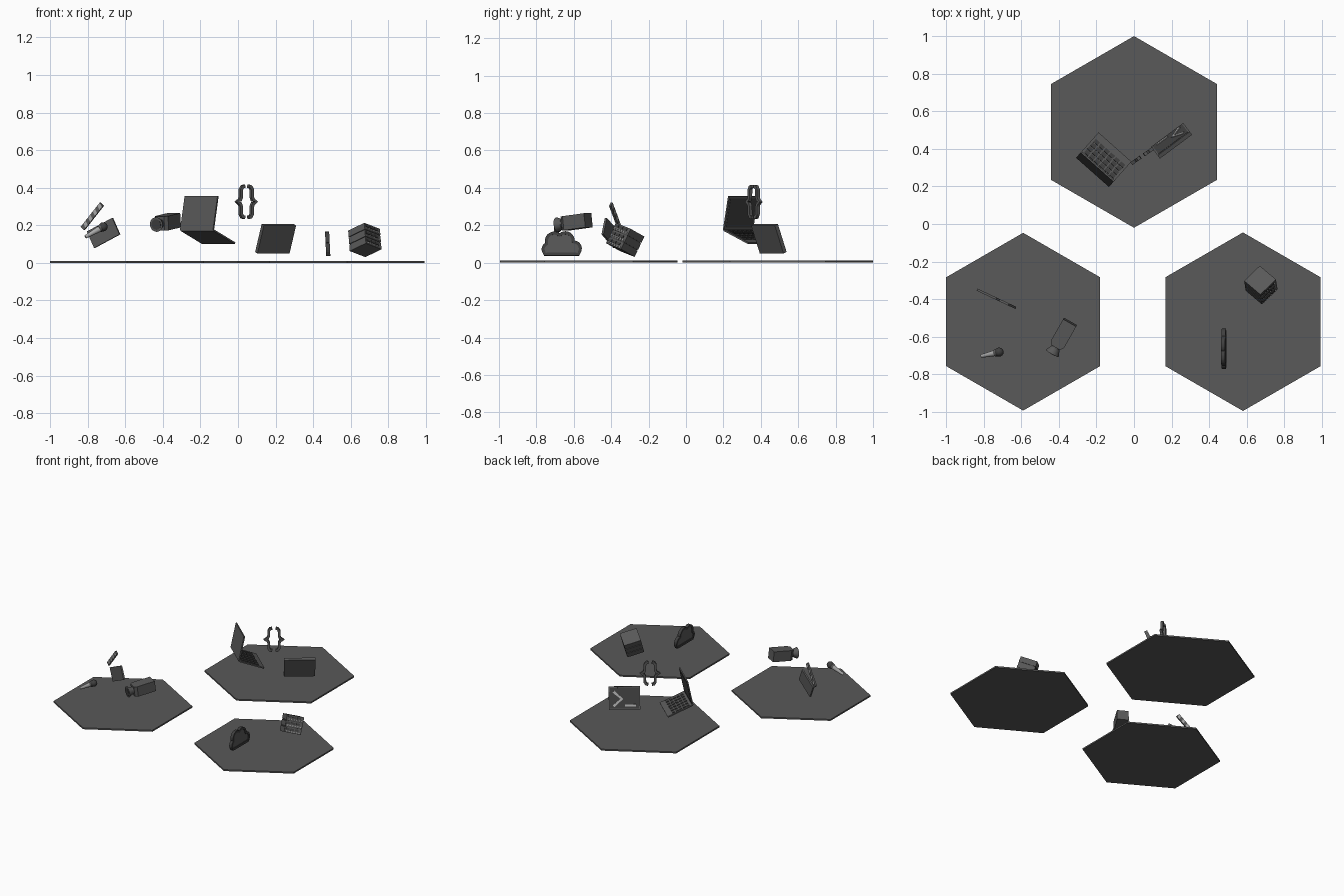
import bpy, bmesh, math
from mathutils import Vector, Matrix

if "Cube" in bpy.data.objects:
    bpy.data.objects.remove(bpy.data.objects["Cube"])


def material(name, v):
    m = bpy.data.materials.new(name)
    m.diffuse_color = (v, v, v, 1)
    m.use_nodes = True
    m.node_tree.nodes["Principled BSDF"].inputs["Base Color"].default_value = m.diffuse_color
    return m


MID, DARK, LIGHT = material("mid_grey", 0.1), material("dark_grey", 0.05), material("light_grey", 0.4)


def frame(o, x, y):
    x = Vector(x).normalized()
    z = x.cross(Vector(y)).normalized()
    y = z.cross(x)
    m = Matrix((x, y, z)).transposed().to_4x4()
    m.translation = o
    return m


def finish(name, bm, M, mat, smooth=False):
    bmesh.ops.recalc_face_normals(bm, faces=bm.faces)
    me = bpy.data.meshes.new(name)
    bm.to_mesh(me)
    bm.free()
    me.transform(M)
    me.materials.append(mat)
    ob = bpy.data.objects.new(name, me)
    bpy.context.collection.objects.link(ob)
    if smooth:
        bpy.ops.object.select_all(action='DESELECT')
        ob.select_set(True)
        bpy.context.view_layer.objects.active = ob
        bpy.ops.object.shade_smooth_by_angle()
    return ob


def prism(name, M, pts, z0, z1, mat):
    bm = bmesh.new()
    lo, hi = ([bm.verts.new((x, y, z)) for x, y in pts] for z in (z0, z1))
    bm.faces.new(lo)
    bm.faces.new(hi)
    n = len(pts)
    for i in range(n):
        j = (i + 1) % n
        bm.faces.new((lo[i], lo[j], hi[j], hi[i]))
    return finish(name, bm, M, mat)


def boxes(name, M, items, mat):
    bm = bmesh.new()
    for c, s in items:
        bmesh.ops.create_cube(bm, size=1, matrix=Matrix.Translation(c) @ Matrix.Diagonal((*s, 1)))
    return finish(name, bm, M, mat)


def cone(name, a, b, r1, r2, mat):
    a, b = Vector(a), Vector(b)
    M = Matrix.Translation((a + b) / 2) @ (b - a).to_track_quat('Z', 'Y').to_matrix().to_4x4()
    bm = bmesh.new()
    bmesh.ops.create_cone(bm, cap_ends=True, segments=24, radius1=r1, radius2=r2, depth=(b - a).length)
    return finish(name, bm, M, mat, True)


def ribbon(name, M, pts, w, d, mat, closed=False):
    # rectangular bar swept along a flat path
    bm = bmesh.new()
    P = [Vector(p) for p in pts]
    n = len(P)
    rings = []
    for i, p in enumerate(P):
        a = P[i - 1] if (i or closed) else p
        b = P[(i + 1) % n] if (i < n - 1 or closed) else p
        t = (b - a).normalized()
        s = Vector((-t.y, t.x)) * w / 2
        rings.append([bm.verts.new((q.x, q.y, z)) for q, z in
                      ((p + s, -d / 2), (p - s, -d / 2), (p - s, d / 2), (p + s, d / 2))])
    for i in range(n if closed else n - 1):
        A, B = rings[i], rings[(i + 1) % n]
        for k in range(4):
            bm.faces.new((A[k], A[(k + 1) % 4], B[(k + 1) % 4], B[k]))
    if not closed:
        bm.faces.new(rings[0])
        bm.faces.new(rings[-1])
    return finish(name, bm, M, mat)


# three hexagonal platforms
for name, x, y, r in (("rear_platform", 0, 0.49, 0.51), ("left_platform", -0.59, -0.52, 0.473),
                      ("right_platform", 0.58, -0.52, 0.475)):
    hexa = [(r * math.sin(k * math.pi / 3), r * math.cos(k * math.pi / 3)) for k in range(6)]
    prism(name, Matrix.Translation((x, y, 0)), hexa, 0, 0.011, MID)

# laptop
hinge, h = (-0.218, 0.278, 0.175), (0.749, -0.663, 0)
B = frame(hinge, h, (0.663 * 0.93, 0.749 * 0.93, -0.375))
boxes("laptop_base", B, [((0, 0.094, 0), (0.234, 0.188, 0.009))], MID)
boxes("laptop_keys", B, [((-0.09 + 0.036 * i, 0.03 + 0.027 * j, 0.006), (0.029, 0.021, 0.005))
                         for i in range(6) for j in range(5)], DARK)
S = frame(hinge, h, (0.133, 0.15, 0.98))
boxes("laptop_lid", S, [((0, 0.092, 0), (0.234, 0.184, 0.009))], MID)
# the lid frame's +z points away from the keyboard side for an upright y axis, so -z is the screen side
boxes("laptop_screen", S, [((0, 0.094, -0.005), (0.212, 0.158, 0.002))], DARK)

# pair of curly braces
brace = [(0.012, 0.083), (0.026, 0.08), (0.035, 0.066), (0.036, 0.024), (0.043, 0.009), (0.062, 0)]
brace += [(x, -z) for x, z in brace[-2::-1]]
K = frame((0.044, 0.362, 0.325), (0.82, 0.57, 0), (0, 0, 1))
ribbon("right_brace", K, brace, 0.018, 0.018, MID)
ribbon("left_brace", K, [(-x, z) for x, z in brace], 0.018, 0.018, MID)

# terminal panel, facing back and up
T = frame((0.2, 0.443, 0.128), (-0.803, -0.596, 0), (0.21, -0.28, 0.9))
boxes("terminal_panel", T, [((0, 0, 0), (0.213, 0.16, 0.022))], MID)
boxes("terminal_screen", T, [((0, 0, 0.011), (0.196, 0.142, 0.003))], DARK)
ribbon("prompt_arrow", T @ Matrix.Translation((0, 0, 0.014)),
       [(-0.075, 0.045), (-0.018, -0.005), (-0.075, -0.055)], 0.018, 0.006, LIGHT)
boxes("prompt_bar", T, [((0.04, -0.05, 0.014), (0.075, 0.015, 0.006))], LIGHT)

# clapper board
C = frame((-0.83, -0.352, 0.168), (0.905, -0.425, 0), (0, 0, 1))
slate = C @ Matrix.Translation((0.03, 0, 0)) @ Matrix.Rotation(math.radians(26), 4, 'Z')
boxes("clapper_slate", slate, [((0.083, -0.05, 0), (0.166, 0.098, 0.012))], MID)
arm = C @ Matrix.Translation((0.012, 0.012, 0)) @ Matrix.Rotation(math.radians(49), 4, 'Z')
boxes("clapper_arm", arm, [((0.083, 0.008, 0), (0.172, 0.026, 0.012))], MID)
bm = bmesh.new()
for i in range(4):
    x = 0.012 + i * 0.042
    for z in (-0.0066, 0.0066):
        bm.faces.new([bm.verts.new((x + a, b, z)) for a, b in
                      ((0, -0.005), (0.02, -0.005), (0.03, 0.021), (0.01, 0.021))])
finish("arm_stripes", bm, arm, LIGHT)

# microphone
cone("mic_handle", (-0.812, -0.703, 0.138), (-0.73, -0.685, 0.185), 0.009, 0.017, LIGHT)
cone("mic_collar", (-0.738, -0.687, 0.18), (-0.728, -0.684, 0.187), 0.02, 0.02, MID)
bm = bmesh.new()
bmesh.ops.create_uvsphere(bm, u_segments=24, v_segments=14, radius=0.024)
finish("mic_head", bm, Matrix.Translation((-0.718, -0.682, 0.192)), DARK, True)

# video camera
V = frame((-0.377, -0.587, 0.218), (-0.87, 0.495, 0), (-0.495, -0.87, -0.12))
half = [(0.04, -0.075), (0.04, 0.058), (0.026, 0.077)]
prism("camera_body", V, half + [(-x, y) for x, y in reversed(half)], -0.038, 0.038, MID)
cone("camera_neck", V @ Vector((0, 0.07, 0)), V @ Vector((0, 0.092, 0)), 0.024, 0.024, MID)
cone("camera_lens_hood", V @ Vector((0, 0.086, 0)), V @ Vector((0, 0.118, 0)), 0.026, 0.039, MID)
cone("camera_glass", V @ Vector((0, 0.117, 0)), V @ Vector((0, 0.12, 0)), 0.028, 0.028, DARK)

# server stack of three slabs
R = frame((0.675, -0.325, 0.122), (0.085, 0.082, -0.033), (-0.083, 0.064, -0.037))
s = 0.12
boxes("server_core", R, [((0, 0, 0), (s * 0.93, s * 0.93, s * 0.98))], DARK)
boxes("server_slabs", R, [((0, 0, 0.042 * k), (s, s, 0.037)) for k in (-1, 0, 1)], MID)
boxes("server_slots", R, [((-0.04 + 0.033 * i, -s / 2, 0.042 * k + 0.005), (0.025, 0.008, 0.014))
                          for i in range(3) for k in (-1, 0, 1)], DARK)
boxes("server_lights", R, [((-0.045 + 0.018 * i, -s / 2, 0.042 * k - 0.01), (0.008, 0.008, 0.006))
                           for i in range(6) for k in (-1, 0, 1)], LIGHT)

# cloud with a raised rim, outline taken from overlapping circles
circles = [(-0.068, -0.015, 0.031), (-0.04, 0.03, 0.041), (0.02, 0.032, 0.041),
           (0.064, -0.012, 0.036), (0.0, -0.003, 0.038), (-0.035, -0.012, 0.034), (0.035, -0.012, 0.034)]
cloud = []
for k in range(72):
    d = Vector((math.cos(k * math.pi / 36), math.sin(k * math.pi / 36)))
    best = 0
    for x, y, r in circles:
        c = Vector((x, y))
        q = d.dot(c) ** 2 - c.dot(c) + r * r
        if q > 0:
            best = max(best, d.dot(c) + math.sqrt(q))
    p = d * best
    if abs(d.x) < 0.92 and d.y < 0:
        p = d * min(best * 1.2, 0.042 / -d.y)
    cloud.append(tuple(p))
W = frame((0.478, -0.665, 0.087), (0, 1, 0), (-0.05, 0, 1))
prism("cloud_panel", W, cloud, -0.006, 0.006, MID)
ribbon("cloud_rim", W, cloud, 0.016, 0.022, DARK, True)
